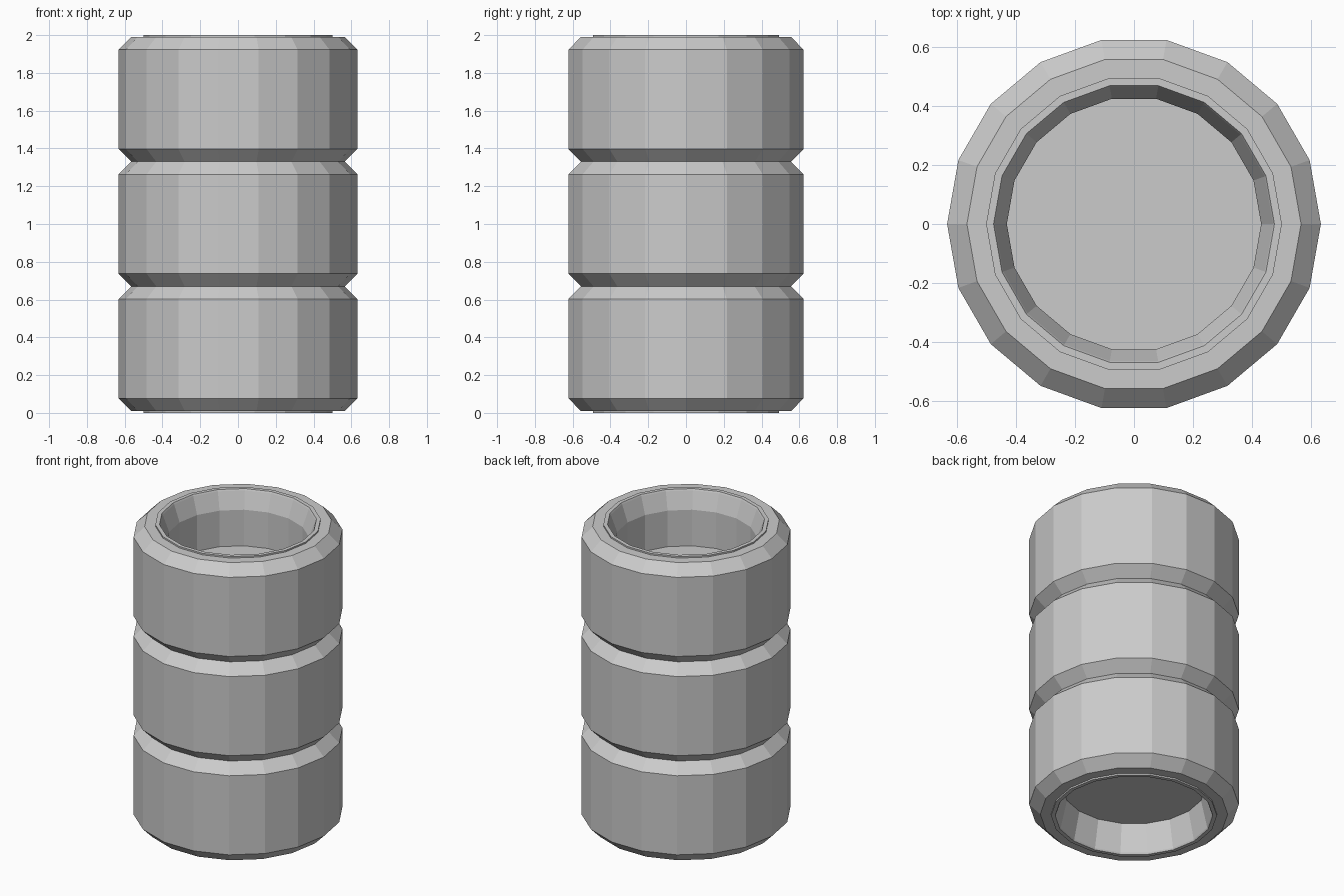
import bpy, bmesh
from math import cos, sin, tau

if "Cube" in bpy.data.objects:
    bpy.data.objects.remove(bpy.data.objects["Cube"])

SIDES = 18
PITCH = 0.66


def lathe(name, profile, z):
    """Revolve (radius, height) points around z; both ends are capped."""
    bm = bmesh.new()
    rings = [[bm.verts.new((r * cos(tau * i / SIDES), r * sin(tau * i / SIDES), h))
              for i in range(SIDES)] for r, h in profile]
    for a, b in zip(rings, rings[1:]):
        for i in range(SIDES):
            j = (i + 1) % SIDES
            bm.faces.new((a[i], a[j], b[j], b[i]))
    bm.faces.new(rings[0])
    bm.faces.new(rings[-1])
    bmesh.ops.recalc_face_normals(bm, faces=bm.faces)
    mesh = bpy.data.meshes.new(name)
    bm.to_mesh(mesh)
    bm.free()
    obj = bpy.data.objects.new(name, mesh)
    obj.location.z = z
    bpy.context.collection.objects.link(obj)


# Outer half profile: inner lip, raised bead, sidewall, chamfer, tread
half = [(0.47, 0.33), (0.475, 0.34), (0.50, 0.34), (0.50, 0.33),
        (0.565, 0.33), (0.632, 0.263)]

# Shallow dish below, mirrored tyre outside, deeper dish above
profile = [(0.43, -0.15)]
profile += [(r, -h) for r, h in half]
profile += half[::-1]
profile += [(0.43, 0.22), (0.43, -0.02)]

# Stack of three tyres
for k in range(3):
    lathe(f"tyre_{k + 1}", profile, 0.34 + k * PITCH)
